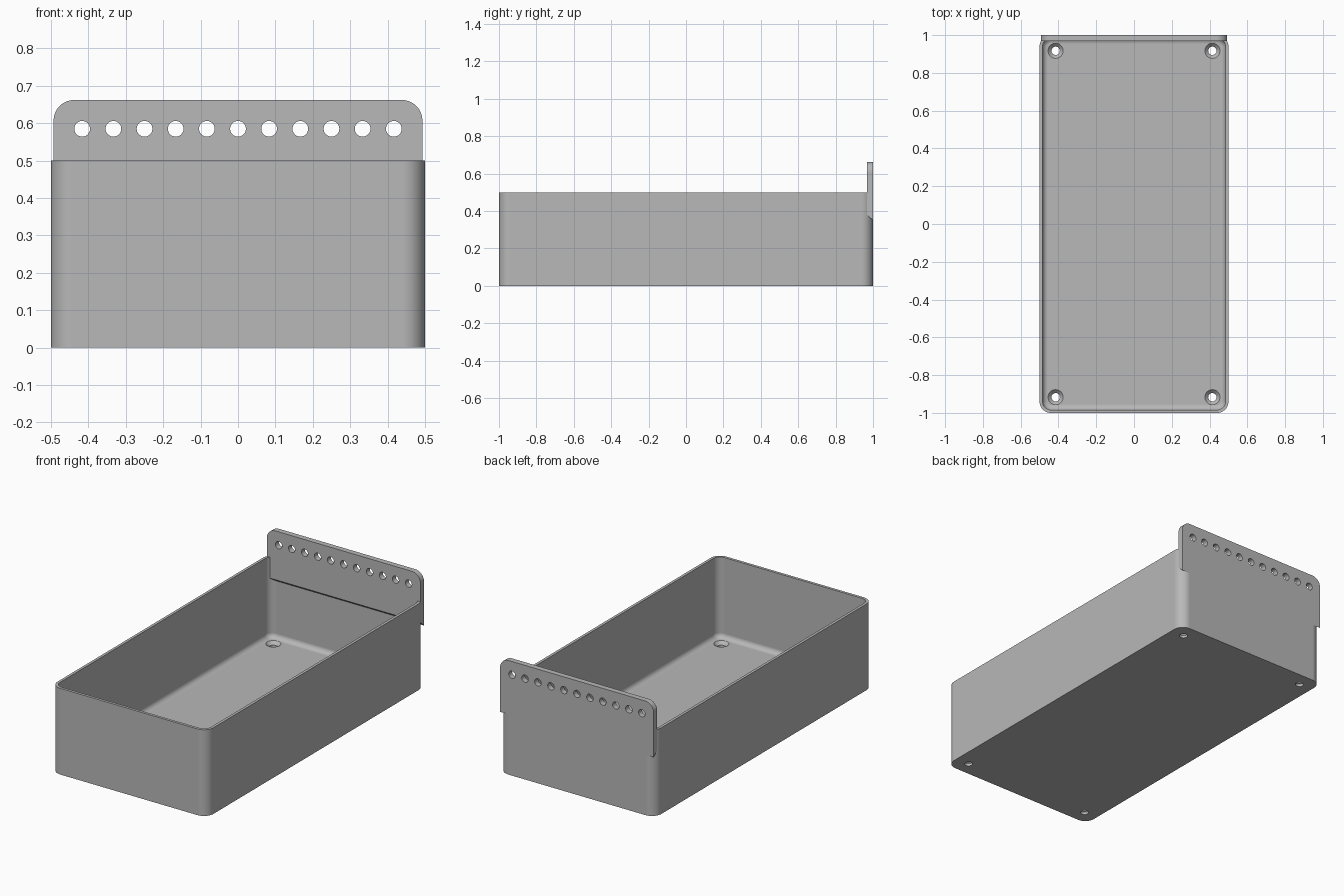
import bpy, bmesh
from math import sin, cos, pi, radians

if "Cube" in bpy.data.objects:
    bpy.data.objects.remove(bpy.data.objects["Cube"], do_unlink=True)

# Overall sizes
HX, HY, HEIGHT, CORNER = 0.5, 1.0, 0.5, 0.06
WALL, FLOOR, FILLET = 0.016, 0.033, 0.028
SEG = 10

grey = bpy.data.materials.new("plain grey")
grey.use_nodes = True
colour = (0.48, 0.48, 0.48, 1)
grey.diffuse_color = colour
grey.node_tree.nodes["Principled BSDF"].inputs["Base Color"].default_value = colour


def make_object(name, bm):
    bmesh.ops.recalc_face_normals(bm, faces=bm.faces)
    mesh = bpy.data.meshes.new(name)
    bm.to_mesh(mesh)
    bm.free()
    mesh.materials.append(grey)
    obj = bpy.data.objects.new(name, mesh)
    bpy.context.collection.objects.link(obj)
    return obj


def loft(bm, rings):
    """Skin a list of equal-length point rings and cap both ends."""
    loops = [[bm.verts.new(p) for p in ring] for ring in rings]
    n = len(loops[0])
    for a, b in zip(loops, loops[1:]):
        for i in range(n):
            j = (i + 1) % n
            bm.faces.new((a[i], a[j], b[j], b[i]))
    bm.faces.new(loops[0][::-1])
    bm.faces.new(loops[-1])


def rounded_ring(inset, z):
    """Rounded rectangle following the box outline, moved inward."""
    r = CORNER - inset
    pts = []
    for k, (sx, sy) in enumerate(((1, 1), (-1, 1), (-1, -1), (1, -1))):
        for i in range(SEG + 1):
            a = (k + i / SEG) * pi / 2
            pts.append((sx * (HX - CORNER) + r * cos(a),
                        sy * (HY - CORNER) + r * sin(a), z))
    return pts


def circle(r, x, y, z, n=32):
    return [(x + r * cos(2 * pi * i / n), y + r * sin(2 * pi * i / n), z) for i in range(n)]


def cut(obj, cutter):
    cutter.hide_render = True
    mod = obj.modifiers.new("holes", 'BOOLEAN')
    mod.object = cutter
    mod.operation = 'DIFFERENCE'
    mod.solver = 'EXACT'
    bpy.context.view_layer.objects.active = obj
    bpy.ops.object.modifier_apply(modifier=mod.name)
    bpy.data.objects.remove(cutter, do_unlink=True)


def smooth(obj):
    bpy.ops.object.select_all(action='DESELECT')
    obj.select_set(True)
    bpy.context.view_layer.objects.active = obj
    bpy.ops.object.shade_smooth_by_angle(angle=radians(30))
    weighted = obj.modifiers.new("even shading", 'WEIGHTED_NORMAL')
    weighted.keep_sharp = True


# Open tray: outer wall, rim, inner wall, floor fillet, floor
bm = bmesh.new()
rings = [rounded_ring(0, 0), rounded_ring(0, HEIGHT), rounded_ring(WALL, HEIGHT)]
for i in range(7):
    t = i / 6 * pi / 2
    rings.append(rounded_ring(WALL + FILLET * (1 - cos(t)), FLOOR + FILLET * (1 - sin(t))))
loft(bm, rings)
tray = make_object("tray", bm)

# Countersunk screw holes in the floor corners
bm = bmesh.new()
for sx in (-1, 1):
    for sy in (-1, 1):
        profile = ((0.022, -0.02), (0.022, 0.015), (0.04, FLOOR), (0.04, 0.08))
        loft(bm, [circle(r, sx * 0.415, sy * 0.917, z) for r, z in profile])
cut(tray, make_object("screw_hole_cutter", bm))
smooth(tray)

# Raised back plate with rounded top corners and a sloped underside
PX, TOP, PR = 0.493, 0.662, 0.055


def plate_outline(y, bottom):
    pts = [(-PX, y, bottom), (PX, y, bottom)]
    for k, sx in enumerate((1, -1)):
        for i in range(SEG + 1):
            a = (k + i / SEG) * pi / 2
            pts.append((sx * (PX - PR) + PR * cos(a), y, TOP - PR + PR * sin(a)))
    return pts


bm = bmesh.new()
loft(bm, [plate_outline(0.968, 0.379), plate_outline(HY, 0.35)])
back_plate = make_object("back_plate", bm)

# Row of round holes along the plate
bm = bmesh.new()
for i in range(-5, 6):
    rings = [[(x, y, z) for x, z, y in circle(0.021, i * 0.0833, 0.585, y)] for y in (0.9, 1.1)]
    loft(bm, rings)
cut(back_plate, make_object("plate_hole_cutter", bm))
smooth(back_plate)
